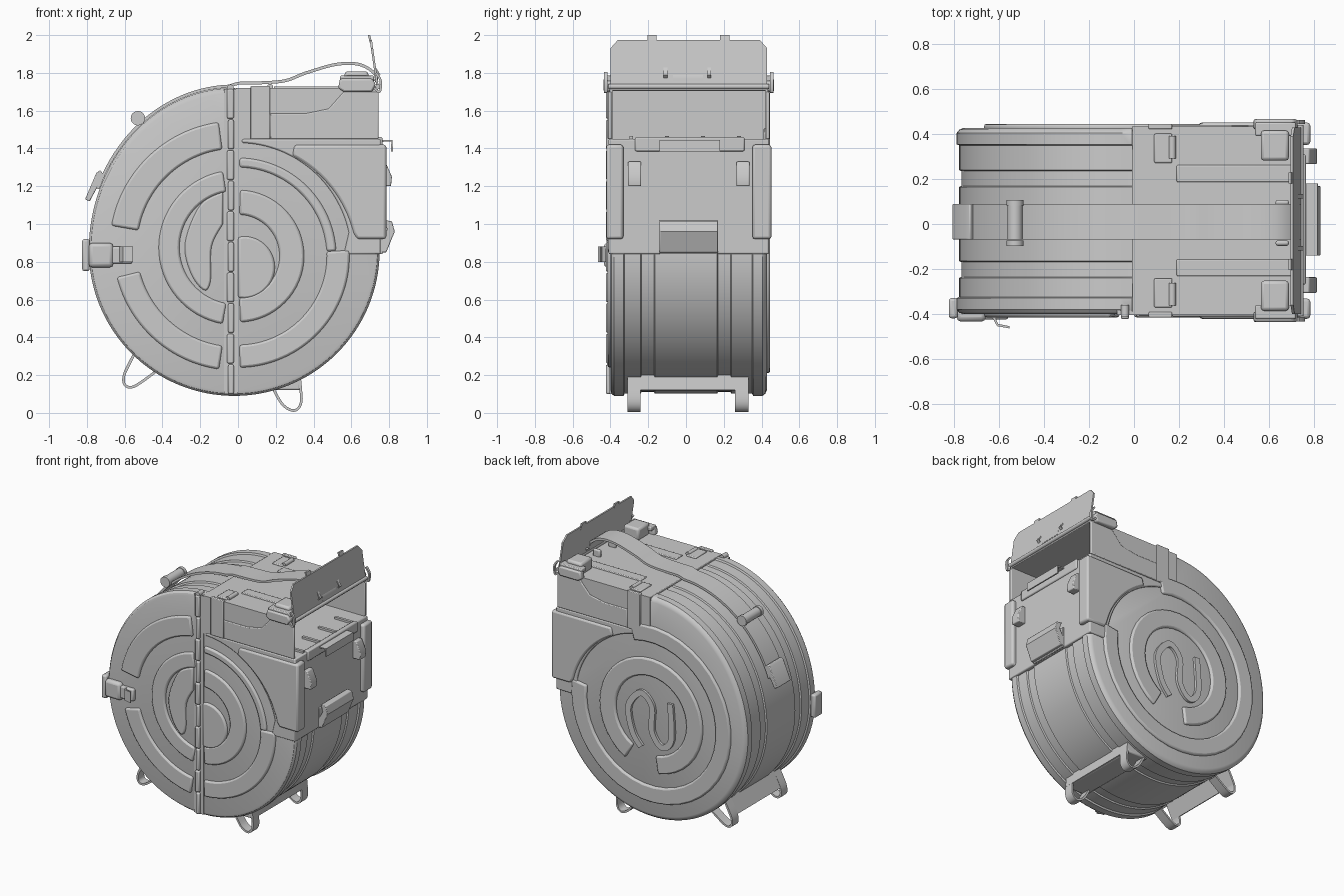
import bpy, bmesh, math
from mathutils import Vector

if "Cube" in bpy.data.objects:
    bpy.data.objects.remove(bpy.data.objects["Cube"])

GREY = (0.6, 0.6, 0.6, 1)
mat = bpy.data.materials.new("plain grey")
mat.use_nodes = True
mat.diffuse_color = GREY
mat.node_tree.nodes["Principled BSDF"].inputs["Base Color"].default_value = GREY


def finish(name, bm, bevel=0.0, angle=30):
    bmesh.ops.recalc_face_normals(bm, faces=bm.faces)
    me = bpy.data.meshes.new(name)
    bm.to_mesh(me)
    bm.free()
    me.materials.append(mat)
    ob = bpy.data.objects.new(name, me)
    bpy.context.collection.objects.link(ob)
    if bevel:
        mod = ob.modifiers.new("Bevel", 'BEVEL')
        mod.width, mod.segments, mod.limit_method = bevel, 2, 'ANGLE'
        mod.angle_limit = math.radians(40)
    bpy.ops.object.select_all(action='DESELECT')
    bpy.context.view_layer.objects.active = ob
    ob.select_set(True)
    bpy.ops.object.shade_smooth_by_angle(angle=math.radians(angle))
    return ob


def loft(name, rings, bevel=0.0):
    """Join matching outlines into a closed skin."""
    bm = bmesh.new()
    loops = [[bm.verts.new(p) for p in r] for r in rings]
    for a, b in zip(loops, loops[1:]):
        for i in range(len(a)):
            j = (i + 1) % len(a)
            bm.faces.new((a[i], a[j], b[j], b[i]))
    bm.faces.new(loops[0])
    bm.faces.new(loops[-1])
    return finish(name, bm, bevel)


def prism(name, pts, y0, y1, bevel=0.0):
    return loft(name, [[(x, y, z) for x, z in pts] for y in (y0, y1)], bevel)


def box(name, x0, x1, y0, y1, z0, z1, bevel=0.0):
    return prism(name, [(x0, z0), (x1, z0), (x1, z1), (x0, z1)], y0, y1, bevel)


def arc(cx, cz, r, a0, a1, n=32):
    ts = [math.radians(a0 + (a1 - a0) * i / n) for i in range(n + 1)]
    return [(cx + r * math.cos(t), cz + r * math.sin(t)) for t in ts]


def band(name, cx, cz, r0, r1, a0, a1, y0, y1):
    """Raised part-ring pressed into a face."""
    pts = arc(cx, cz, r1, a0, a1) + arc(cx, cz, r0, a1, a0)
    return prism(name, pts, y0, y1, 0.012)


def ribbon(name, path, t, y0, y1):
    """Sheet strip of thickness t following a path in x and z."""
    a, b = [], []
    for i, p in enumerate(path):
        p, q = Vector(path[max(i - 1, 0)]), Vector(path[min(i + 1, len(path) - 1)])
        d = (q - p).normalized()
        n = Vector((-d.y, d.x)) * t / 2
        a.append(tuple(Vector(path[i]) + n))
        b.append(tuple(Vector(path[i]) - n))
    return prism(name, a + b[::-1], y0, y1)


def smooth(pts, n=6):
    """Catmull-Rom curve through a few points."""
    v = [Vector(p) for p in [pts[0]] + pts + [pts[-1]]]
    out = []
    for a, b, c, d in zip(v, v[1:], v[2:], v[3:]):
        for i in range(n):
            t = i / n
            out.append(tuple(0.5 * (2 * b + (c - a) * t + (2 * a - 5 * b + 4 * c - d) * t * t
                                    + (3 * b - a - 3 * c + d) * t ** 3)))
    return out + [tuple(pts[-1])]


def rod(name, x, z, r, y0, y1):
    return prism(name, arc(x, z, r, 0, 345, 23), y0, y1)


def drum_arc(k, a0, a1, n):
    pts = []
    for i in range(n + 1):
        t = math.radians(a0 + (a1 - a0) * i / n)
        rz = 0.86 if math.sin(t) > 0 else 0.77
        pts.append((-0.02 + 0.77 * k * math.cos(t), 0.86 + rz * k * math.sin(t)))
    return pts


# Drum with rims and rolled grooves
section = [(-.4, .965), (-.395, .985), (-.38, 1), (-.33, 1), (-.325, .985), (-.24, .985),
           (-.235, .972), (-.17, .972), (-.165, .985), (.165, .985), (.17, .972), (.235, .972),
           (.24, .985), (.35, .985), (.355, 1), (.405, 1), (.42, .985), (.428, .96)]
shoulder = [(.7, 1.45), (.02, 1.45), (.02, 1.71)]
loft("drum_body", [[(x, y, z) for x, z in drum_arc(k, 90, 360, 96) + shoulder] for y, k in section])

# Feed box: lower block, compartment walls and roof
prism("feed_block", arc(0, .83, .6, 88, 12) + [(.56, .84), (.755, .84), (.755, 1.45), (.02, 1.45)],
      -.41, .44, .008)
for nm, y0, y1 in (("front", -.405, -.39), ("back", .42, .435)):
    box("compartment_wall_" + nm, -.01, .74, y0, y1, 1.44, 1.72)
box("compartment_roof", -.01, .74, -.4, .43, 1.705, 1.72, .004)
box("mouth_lip", .73, .765, -.27, .31, 1.385, 1.46, .008)
for i in range(4):
    box("floor_tab", .6, .74, -.3 + .19 * i, -.28 + .19 * i, 1.44, 1.465)

# Corner guards and trim on both faces
guard = arc(0, .8, .63, 63, 14) + [(.63, .92), (.785, .92), (.785, 1.42), (.3, 1.42)]
trim = [(.17, 1.45), (.745, 1.45), (.745, 1.7), (.56, 1.7), (.48, 1.61), (.36, 1.585), (.17, 1.585)]
for nm, s, y, thick in (("front", 1, -.422, .09), ("back", -1, .452, .1)):
    prism("corner_guard_" + nm, guard, y, y + s * thick, .014)
    prism("box_trim_" + nm, trim, y + s * .01, y + s * .03, .006)
    box("hinge_leaf_" + nm, .065, .17, y + s * .006, y + s * .03, 1.45, 1.73, .005)
    # Hooks on the end wall
    yc = y + s * .15
    prism("wall_hook_" + nm, [(.75, 1.2), (.81, 1.2), (.815, 1.25), (.78, 1.33), (.75, 1.33)],
          yc - .035, yc + .035, .006)
    # Lid latch: side clip, bridge and top plate
    prism("latch_side_" + nm, [(.53, 1.72), (.56, 1.7), (.71, 1.7), (.73, 1.74), (.71, 1.77), (.54, 1.77)],
          y - s * .015, y + s * .03, .01)
    box("latch_bridge_" + nm, .54, .72, y, y + s * .06, 1.755, 1.785, .006)
    box("latch_plate_" + nm, .565, .69, y + s * .035, y + s * .17, 1.72, 1.808, .015)
    ribbon("lid_spring_" + nm, smooth([(.72, 1.72), (.75, 1.7), (.755, 1.76), (.73, 1.8)]), .012,
           y - s * .012, y + s * .006)
    # Roof panels and hinge leaves
    box("roof_panel_" + nm, .19, .73, y + s * .19, y + s * .265, 1.71, 1.728, .005)
    box("roof_leaf_" + nm, .09, .17, y + s * .05, y + s * .18, 1.71, 1.73, .006)
    rod("roof_hinge_" + nm, .17, 1.725, .016, y + s * .06, y + s * .16)

# End wall carrying bracket
box("bracket_plate", .75, .765, -.14, .17, .84, .99, .004)
prism("bracket_wedge", [(.75, .85), (.785, .85), (.83, .96), (.815, 1.015), (.775, 1.02), (.79, .97), (.75, .9)],
      -.14, .17, .004)
ribbon("end_hook", [(.75, 1.44), (.815, 1.44), (.815, 1.385)], .01, -.14, .18)

# Open lid with clipped corners and tabs
lean = lambda z: .74 - (z - 1.72) * .145
lid = [(-.4, 1.72), (.43, 1.72), (.43, 1.93), (.39, 1.975), (-.36, 1.975), (-.4, 1.93)]
loft("open_lid", [[(lean(z) + dx, y, z) for y, z in lid] for dx in (-.006, .006)])
for y in (-.18, .205):
    prism("lid_tab", [(lean(1.95) - .006, 1.95), (lean(1.95) + .006, 1.95), (lean(2), 2), (lean(2) - .012, 2)],
          y - .025, y + .025)
    ribbon("lid_catch", [(.72, 1.76), (.75, 1.79), (.725, 1.83)], .008, y * .6 - .01, y * .6 + .01)
rod("lid_hinge", .742, 1.728, .014, -.41, .44)

# Front pressings, one half each side of the centre hinge
front = (-.416, -.38)
for r0, r1, a0, a1 in ((.525, .67, 98, 170), (.525, .65, 194, 262), (.3, .41, 100, 260)):
    band("left_pressing", -.01, .875, r0, r1, a0, a1, *front)
for r0, r1, a0, a1 in ((.47, .59, -89, 3), (.47, .52, 3, 89), (.22, .35, -88, 88)):
    band("right_pressing", 0, .83, r0, r1, a0, a1, *front)
prism("right_core_pressing", arc(.03, .77, .165, -90, 90) + [(0, .93), (0, .61)], *front, .012)
prism("left_core_pressing", smooth([(-.08, 1.17), (-.2, 1.1), (-.28, .9), (-.25, .74), (-.18, .65), (-.145, .7),
                                    (-.14, .88), (-.08, 1.0)]), *front, .01)

# Centre hinge made of knuckles
for i in range(10):
    z = .1 + i * .162
    box("centre_hinge_knuckle", -.052 - .006 * (i % 2), -.022, -.424, -.38, z, z + .156, .008)
box("hinge_strip", -.075, 0, -.406, -.38, .1, 1.715)
rod("hinge_top_pin", -.04, 1.72, .018, -.415, -.36)

# Back pressings: rings and a folded loop
back = (.41, .446)
band("back_outer_ring", -.02, .86, .53, .65, 75, 368, *back)
band("back_inner_ring", -.02, .85, .29, .42, -60, 262, *back)
ribbon("back_loop", smooth([(-.18, .98), (-.19, .72), (-.11, .64), (-.03, .74), (-.03, .92), (.06, 1.0),
                            (.16, .88), (.13, .7), (.06, .6)], 8), .045, *back)

# Carrying strap, its bar and tail
strap = drum_arc(1.012, 158, 92, 24) + smooth([(.0, 1.745), (.23, 1.755), (.36, 1.8), (.52, 1.845), (.64, 1.845),
                                               (.72, 1.8), (.735, 1.75)])
ribbon("carry_strap", strap, .016, -.07, .09)
rod("strap_bar", -.53, 1.56, .034, -.07, .09)
for y in (-.085, .095):
    rod("strap_bar_end", -.53, 1.56, .038, y - .012, y + .012)
    box("strap_anchor", .63, .69, y - .012, y + .012, 1.71, 1.77, .01)
prism("strap_tail", [(-.81, 1.13), (-.785, 1.12), (-.71, 1.26), (-.73, 1.285), (-.75, 1.27)], -.07, .09, .005)

# Side latch on the drum
box("side_latch_body", -.79, -.66, -.435, -.38, .77, .9, .02)
box("side_latch_tongue", -.68, -.56, -.425, -.38, .79, .88, .01)
box("side_latch_hook", -.825, -.785, -.42, -.33, .75, .92, .012)
loft("side_latch_lever", [[(x, y + d, z) for x, y in ((-.64, -.4), (-.61, -.455), (-.555, -.465), (-.555, -.455),
                          (-.605, -.445), (-.63, -.39))] for d, z in ((0, .8), (0, .88))])

# Bent sheet feet, open in the middle
left_foot = smooth([(-.55, .31), (-.6, .21), (-.6, .15), (-.55, .14), (-.44, .215)])
right_foot = smooth([(.19, .12), (.24, .04), (.3, .013), (.335, .06), (.325, .18)])
for nm, path, upper in (("left", left_foot, [(-.54, .33), (-.6, .21)]), ("right", right_foot, [(.325, .2), (.333, .12)])):
    for y in (-.275, .295):
        ribbon(nm + "_foot_loop", path, .014, y - .035, y + .035)
    ribbon(nm + "_foot_bridge", upper, .014, -.31, .33)
box("foot_base", .16, .33, -.31, .33, .12, .19, .01)
